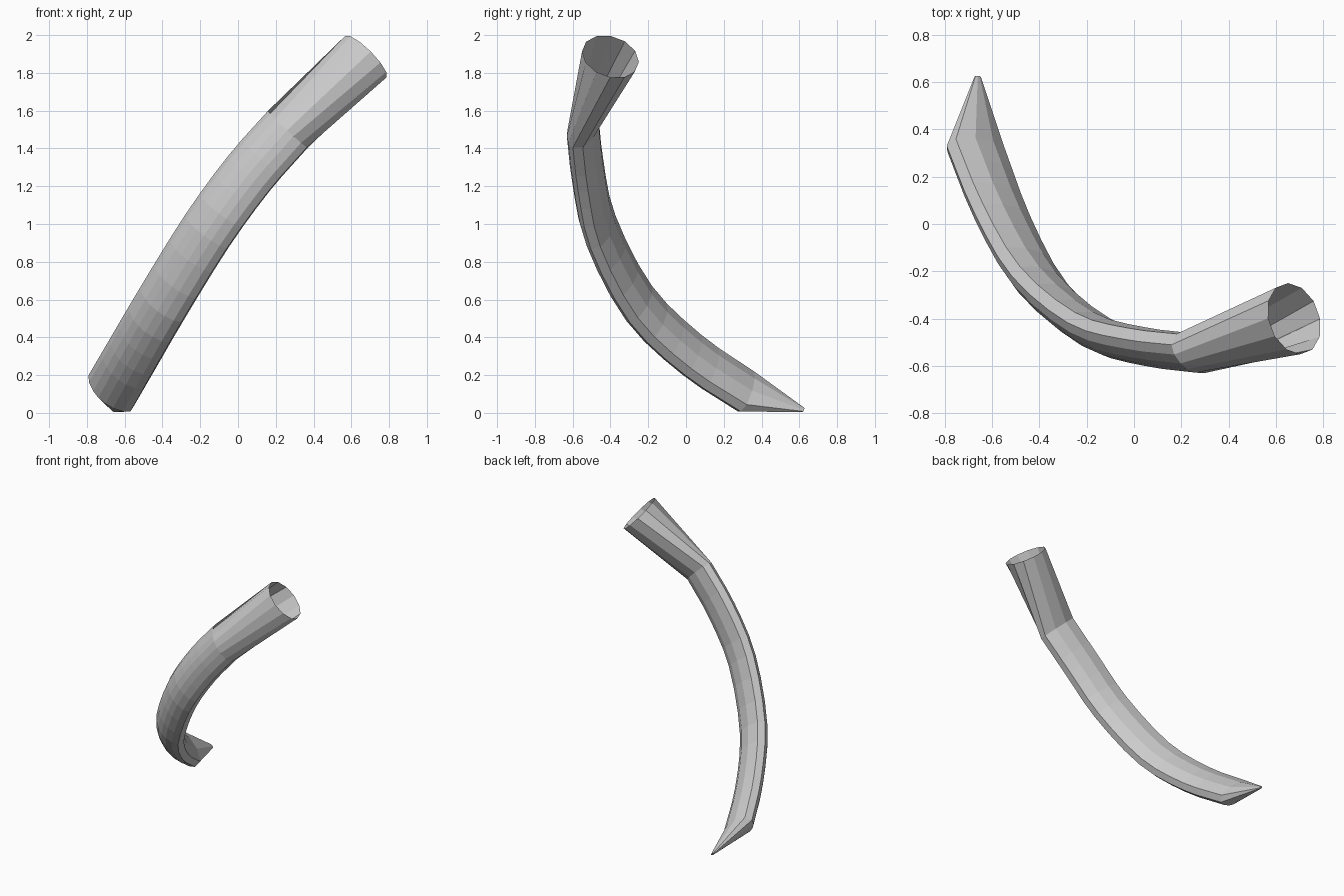
import bpy, bmesh, math
from mathutils import Vector

if "Cube" in bpy.data.objects:
    bpy.data.objects.remove(bpy.data.objects["Cube"])

# Centre line of the curved body, from the socket joint down to the point
path = [Vector(p) for p in [
    (0.268, -0.53, 1.498), (0.06, -0.503, 1.262), (-0.16, -0.437, 0.96),
    (-0.395, -0.238, 0.58), (-0.553, 0.04, 0.31), (-0.665, 0.325, 0.118)]]
tip = Vector((-0.66, 0.622, 0.016))

# Half of the cross-section (across, towards inner side), inner to outer face
half = [(0.05, 0.056), (0.137, 0.026), (0.148, -0.026),
        (0.118, -0.06), (0.07, -0.084), (0.025, -0.095)]
section = half + [(-a, b) for a, b in reversed(half)]

# Width direction at the joint and at the point
width_start = Vector((0.62, -0.29, -0.73))
width_end = Vector((0.78, -0.22, -0.59))


def smooth_path(pts, steps=3):
    ext = [2 * pts[0] - pts[1]] + pts + [2 * pts[-1] - pts[-2]]
    out = []
    for i in range(1, len(ext) - 2):
        p0, p1, p2, p3 = ext[i - 1:i + 3]
        for k in range(steps):
            t = k / steps
            out.append(0.5 * (2 * p1 + (p2 - p0) * t
                              + (2 * p0 - 5 * p1 + 4 * p2 - p3) * t * t
                              + (3 * p1 - p0 - 3 * p2 + p3) * t ** 3))
    return out + [pts[-1]]


def axes(tangent, t):
    tangent = tangent.normalized()
    across = width_start.lerp(width_end, t)
    across = (across - across.dot(tangent) * tangent).normalized()
    return across, across.cross(tangent).normalized()


bm = bmesh.new()


def ring(centre, frame, profile):
    u, v = frame
    return [bm.verts.new(centre + u * a + v * b) for a, b in profile]


# Round open socket
angles = [math.radians(75 - 30 * i) for i in range(12)]
circle = [(0.155 * math.cos(a), 0.155 * math.sin(a)) for a in angles]
rings = [ring(Vector((0.677, -0.40, 1.886)),
              axes(Vector((-0.68, -0.24, -0.68)), 0), circle)]

# Flattened curved body
pts = smooth_path(path)
n = len(pts)
for i, p in enumerate(pts):
    d = pts[min(i + 1, n - 1)] - pts[max(i - 1, 0)]
    frame = axes(d, i / (n - 1))
    rings.append(ring(p, frame, section))

# Pointed end
rings.append(ring(tip, frame, [(a * 0.11, b * 0.11) for a, b in section]))

for r0, r1 in zip(rings, rings[1:]):
    for j in range(12):
        k = (j + 1) % 12
        bm.faces.new((r0[j], r0[k], r1[k], r1[j]))
bm.faces.new(rings[-1])
bmesh.ops.recalc_face_normals(bm, faces=bm.faces)

mesh = bpy.data.meshes.new("curved_spike")
bm.to_mesh(mesh)
bm.free()
bpy.context.collection.objects.link(bpy.data.objects.new("curved_spike", mesh))
